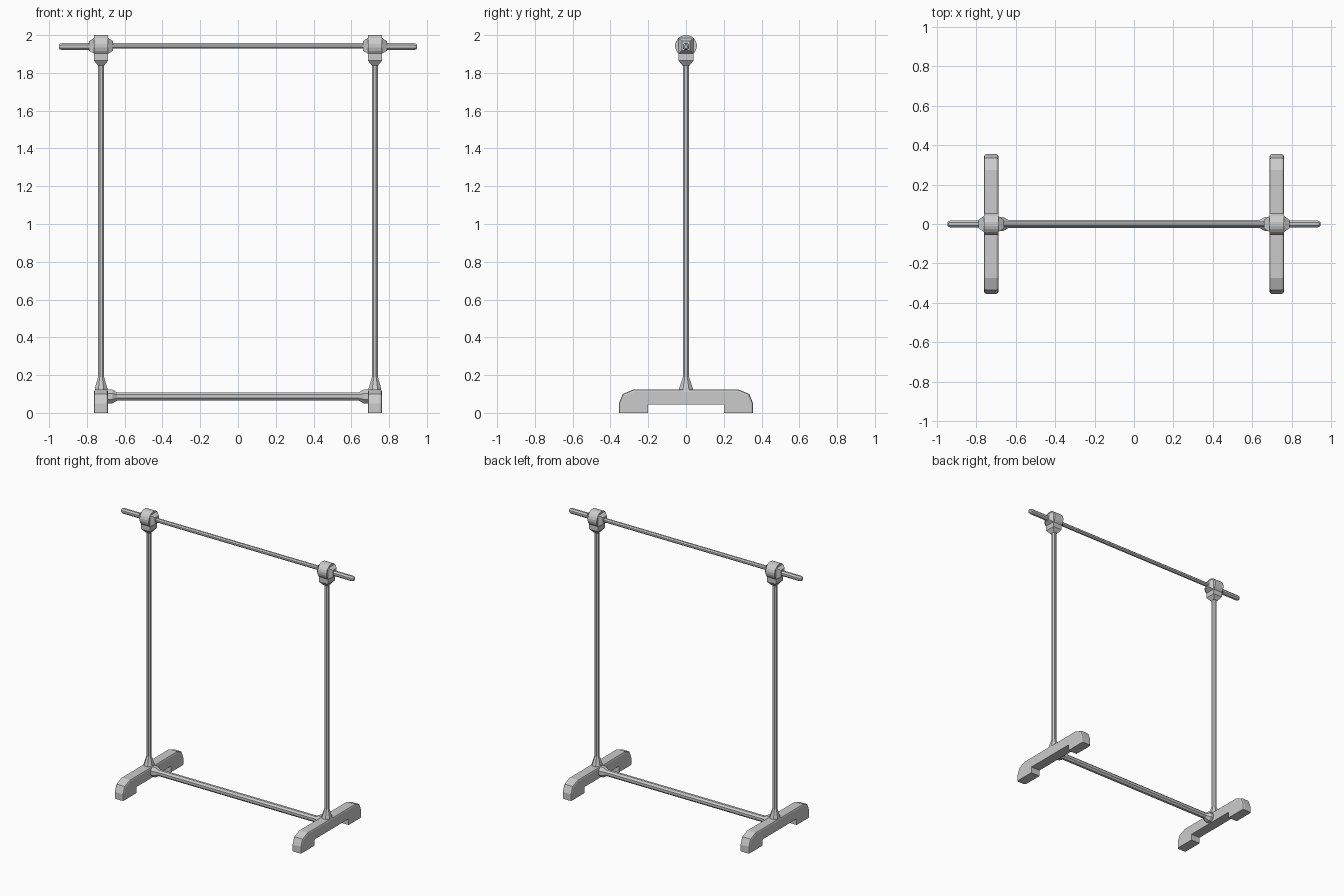
import bpy, bmesh
from math import cos, sin, pi
from mathutils import Vector

if "Cube" in bpy.data.objects:
    bpy.data.objects.remove(bpy.data.objects["Cube"])

PX = 0.725   # post x position
BZ = 1.943   # top rail height


def finish(name, bm):
    bmesh.ops.recalc_face_normals(bm, faces=bm.faces)
    me = bpy.data.meshes.new(name)
    bm.to_mesh(me)
    bm.free()
    ob = bpy.data.objects.new(name, me)
    bpy.context.collection.objects.link(ob)
    return ob


def loft(name, origin, axis, stations, sides):
    """Skin regular rings along x or z; stations are (position, half_a, half_b)."""
    bm = bmesh.new()
    rings = []
    k = 1 / cos(pi / sides)      # flats sit at the half widths
    for t, a, b in stations:
        ring = []
        for i in range(sides):
            ang = 2 * pi * (i + 0.5) / sides
            u, v = a * k * cos(ang), b * k * sin(ang)
            off = Vector((t, u, v)) if axis == 'x' else Vector((u, v, t))
            ring.append(bm.verts.new(Vector(origin) + off))
        rings.append(ring)
    for r0, r1 in zip(rings, rings[1:]):
        for i in range(sides):
            j = (i + 1) % sides
            bm.faces.new((r0[i], r0[j], r1[j], r1[i]))
    bm.faces.new(rings[0])
    bm.faces.new(rings[-1])
    return finish(name, bm)


def foot(name, x):
    """Extruded foot profile with chamfered upper and outer edges."""
    half = [(0.355, 0), (0.355, 0.05), (0.335, 0.1), (0.275, 0.125)]
    inner = [(0.2, 0.045), (0.2, 0)]
    prof = half + [(-y, z) for y, z in reversed(half)]
    prof += [(-y, z) for y, z in reversed(inner)] + inner
    bm = bmesh.new()
    face = bm.faces.new([bm.verts.new((x - 0.037, y, z)) for y, z in prof])
    res = bmesh.ops.extrude_face_region(bm, geom=[face])
    moved = [g for g in res['geom'] if isinstance(g, bmesh.types.BMVert)]
    bmesh.ops.translate(bm, verts=moved, vec=(0.074, 0, 0))

    def outer(v):
        return v.co.z > 0.047 or abs(v.co.y) > 0.3
    rim = [e for e in bm.edges
           if all(outer(v) for v in e.verts)
           and abs(e.verts[0].co.x - e.verts[1].co.x) < 1e-4
           and max(v.co.z for v in e.verts) > 0.047]
    bmesh.ops.bevel(bm, geom=rim, offset=0.012, segments=2, profile=0.5,
                    affect='EDGES')
    return finish(name, bm)


for side, s in (("left", -1), ("right", 1)):
    x = s * PX
    foot(side + "_foot", x)
    # upright with flared base and flared head block
    loft(side + "_post", (x, 0, 0), 'z',
         [(0.11, 0.034, 0.042), (0.13, 0.033, 0.036), (0.19, 0.016, 0.016),
          (1.85, 0.016, 0.016)], 8)
    loft(side + "_post_head", (x, 0, 0), 'z',
         [(1.838, 0.016, 0.018), (1.865, 0.037, 0.04), (1.94, 0.037, 0.04)], 4)
    # round clamp and square tapered sockets around the top rail
    loft(side + "_clamp_ring", (x, 0, BZ), 'x',
         [(-0.037, 0.057, 0.057), (0.037, 0.057, 0.057)], 20)
    loft(side + "_rail_socket", (x, 0, BZ), 'x',
         [(-0.064, 0.022, 0.025), (-0.038, 0.04, 0.041),
          (0.038, 0.04, 0.041), (0.064, 0.022, 0.025)], 4)
    # rounded rail end outside the clamp
    loft(side + "_rail_end", (0, 0, 1.939), 'x',
         [(s * 0.74, 0.017, 0.018), (s * 0.932, 0.017, 0.018),
          (s * 0.943, 0.014, 0.015), (s * 0.948, 0.009, 0.009)], 8)
    # socket of the lower crossbar
    loft(side + "_crossbar_socket", (0, 0, 0.087), 'x',
         [(s * 0.71, 0.036, 0.036), (s * 0.665, 0.036, 0.036),
          (s * 0.64, 0.021, 0.022)], 8)

# horizontal bars
loft("top_rail", (0, 0, BZ), 'x',
     [(-0.74, 0.014, 0.014), (0.74, 0.014, 0.014)], 8)
loft("lower_crossbar", (0, 0, 0.087), 'x',
     [(-0.7, 0.021, 0.022), (0.7, 0.021, 0.022)], 8)
